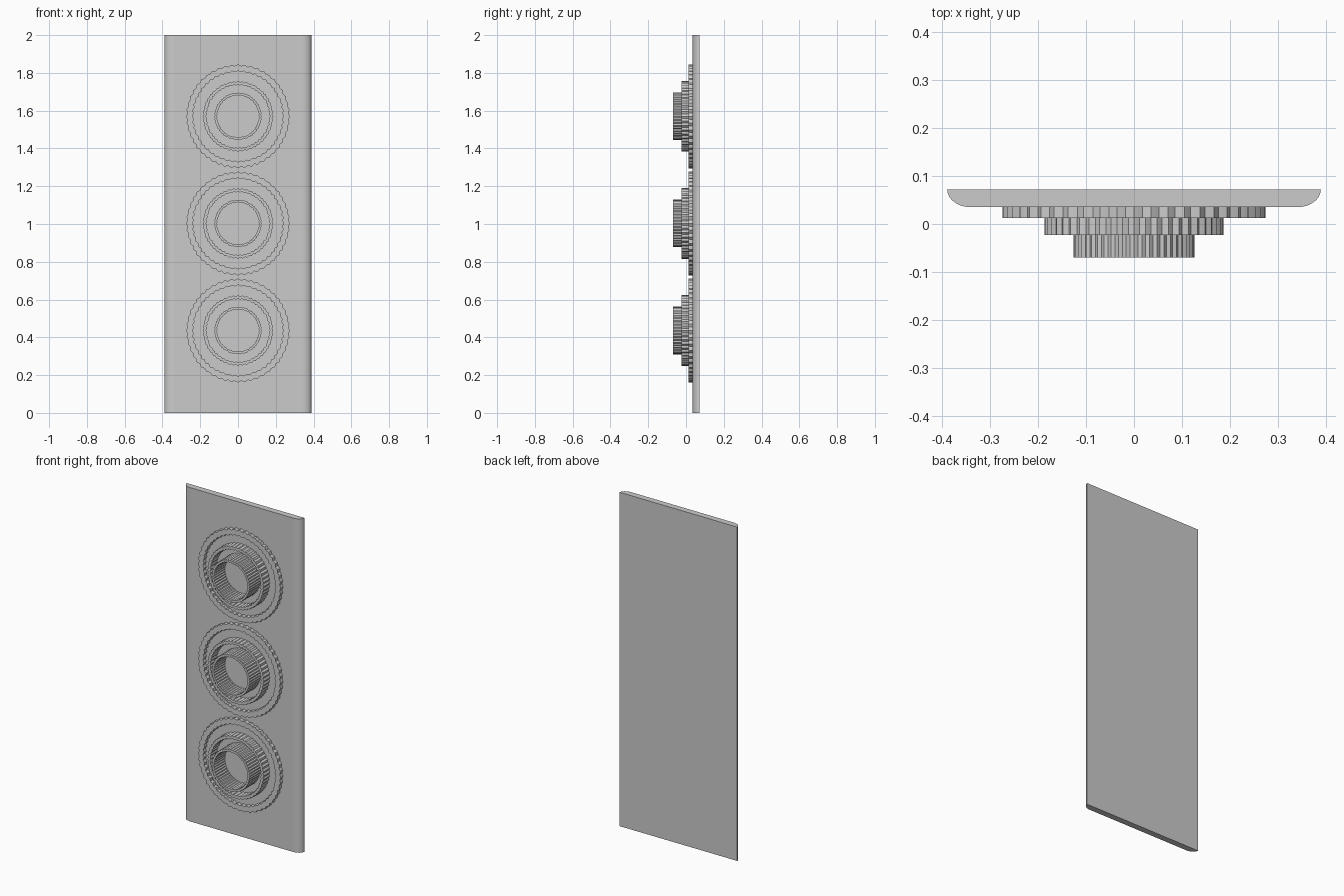
import bpy, bmesh, math

if "Cube" in bpy.data.objects:
    bpy.data.objects.remove(bpy.data.objects["Cube"])

BACK, FRONT = 0.072, 0.035


def extrude_loops(name, loops, offset, closed_caps=False):
    """Single loop -> capped prism; two loops -> hollow tube."""
    bm = bmesh.new()
    near = [[bm.verts.new(p) for p in loop] for loop in loops]
    far = [[bm.verts.new([p[i] + offset[i] for i in range(3)]) for p in loop] for loop in loops]
    n = len(loops[0])
    for a, b in zip(near, far):
        for i in range(n):
            j = (i + 1) % n
            bm.faces.new((a[i], a[j], b[j], b[i]))
    for ends in (near, far):
        if len(loops) == 1:
            bm.faces.new(ends[0])
        else:
            for i in range(n):
                j = (i + 1) % n
                bm.faces.new((ends[0][i], ends[0][j], ends[1][j], ends[1][i]))
    bmesh.ops.recalc_face_normals(bm, faces=bm.faces)
    me = bpy.data.meshes.new(name)
    bm.to_mesh(me)
    bm.free()
    ob = bpy.data.objects.new(name, me)
    bpy.context.collection.objects.link(ob)
    return ob


def wavy_circle(r, z, y, wave, teeth=48, per=4):
    """Scalloped circle facing -y; r is the outermost radius."""
    pts = []
    for i in range(teeth * per):
        a = 2 * math.pi * i / (teeth * per)
        rr = r - wave / 2 + wave / 2 * math.cos(a * teeth)
        pts.append((rr * math.cos(a), y, z + rr * math.sin(a)))
    return pts


# Backing plate with rounded long front edges
right = [(0.34 + 0.05 * math.sin(t), BACK - (BACK - FRONT) * math.cos(t))
         for t in [math.pi / 2 * k / 10 for k in range(11)]]
outline = right + [(-x, y) for x, y in reversed(right)]
extrude_loops("plate", [[(x, y, 0) for x, y in outline]], (0, 0, 2))

# Three sets of concentric scalloped rings: outer radius, inner radius, front y
RINGS = {"outer_ring": (0.275, 0.242, 0.013, 0.008),
         "middle_ring": (0.187, 0.170, -0.023, 0.006),
         "inner_ring": (0.126, 0.113, -0.070, 0.004)}
for k, z in enumerate((0.436, 1.003, 1.57)):
    for name, (ro, ri, y, wave) in RINGS.items():
        loops = [wavy_circle(r, z, y, wave) for r in (ro, ri)]
        extrude_loops(f"{name}_{k + 1}", loops, (0, BACK - 0.0005 - y, 0))
